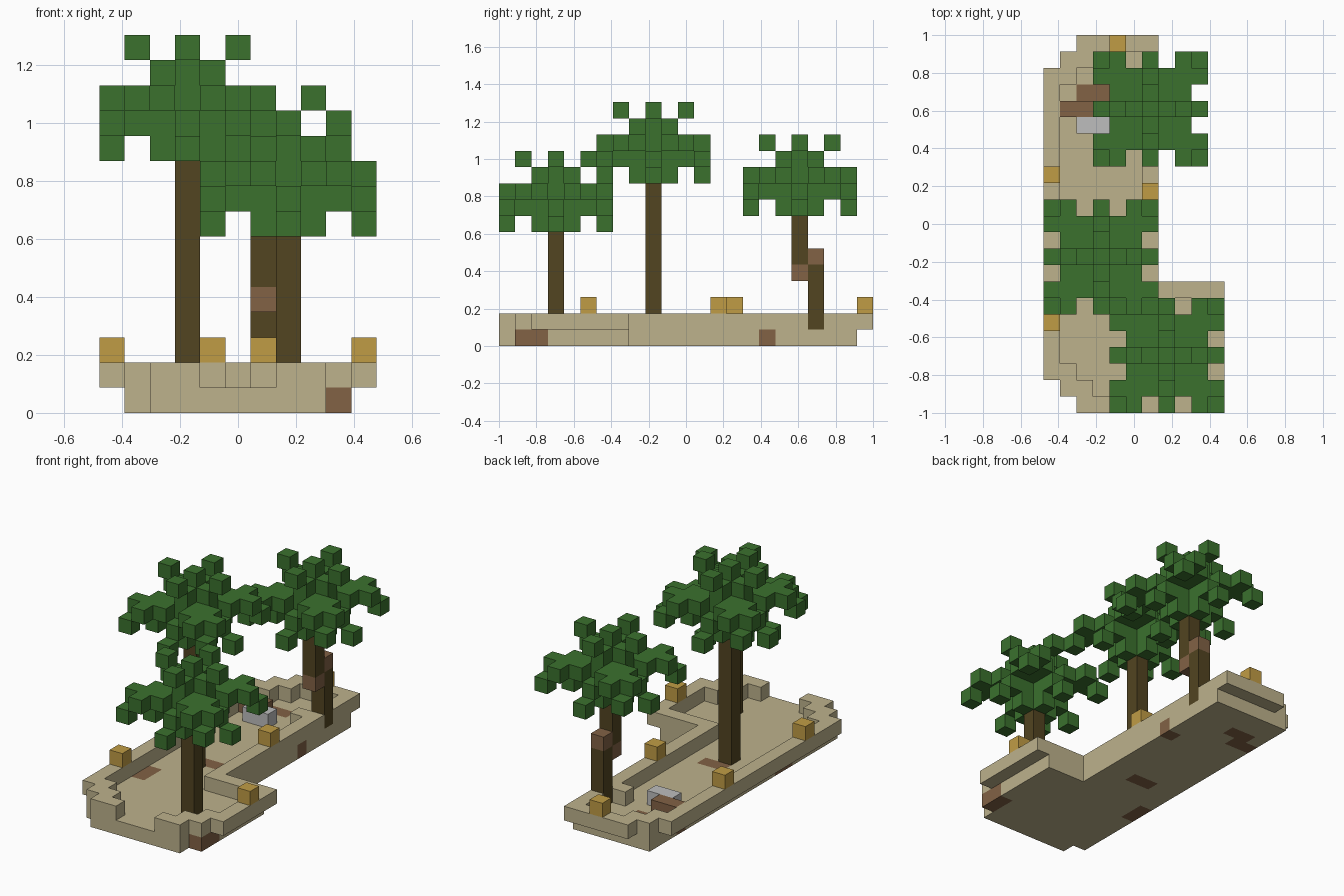
import bpy, bmesh
from mathutils import Vector

if "Cube" in bpy.data.objects:
    bpy.data.objects.remove(bpy.data.objects["Cube"], do_unlink=True)

V = 2 / 23  # block size


def material(name, rgb):
    m = bpy.data.materials.new(name)
    m.use_nodes = True
    m.diffuse_color = (*rgb, 1)
    m.node_tree.nodes["Principled BSDF"].inputs["Base Color"].default_value = (*rgb, 1)
    return m


sand = material("sand", (0.51, 0.445, 0.262))
gold = material("gold", (0.53, 0.335, 0.06))
leaf = material("leaf_green", (0.043, 0.165, 0.027))
bark = material("dark_bark", (0.084, 0.058, 0.015))
clay = material("brown_clay", (0.223, 0.122, 0.06))
stone = material("grey_stone", (0.51, 0.51, 0.51))

parts = {}  # part name -> {cell: material}


def add(name, cells, mat):
    parts.setdefault(name, {}).update({c: mat for c in cells})


# Island outline with stepped corners and a wider front bay
def inside(i, j):
    if not 0 <= j <= 22:
        return False
    low = {0: 2, 1: 1, 21: 1, 22: 2}.get(j, 0)
    high = 6 if j > 7 else {0: 8, 1: 9}.get(j, 10)
    return low <= i <= high


def on_rim(i, j):
    return not all(inside(i + a, j + b) for a in (-1, 0, 1) for b in (-1, 0, 1))


plan = [(i, j) for i in range(11) for j in range(23) if inside(i, j)]
add("island", [(i, j, 0) for i, j in plan if 1 <= i <= 9 and j < 22], sand)
add("island", [(i, j, 1) for i, j in plan
               if on_rim(i, j) and not (j == 0 and 4 <= i <= 6)], sand)
add("island", [(5, 18, 1)], sand)

# Brown patches in the ground
patches = [(1, 18), (2, 18), (2, 19), (3, 19), (3, 10), (4, 10),
           (1, 6), (1, 7), (9, 1), (9, 2), (6, 16)]
add("island", [(i, j, 0) for i, j in patches], clay)

# Loose blocks on the ground
add("clay_block", [(1, 18, 1), (2, 18, 1)], clay)
add("stone_block", [(2, 17, 1), (3, 17, 1)], stone)

# Gold blocks on the rim
for n, (i, j) in enumerate([(0, 5), (10, 5), (0, 14), (6, 13), (4, 22)]):
    add(f"gold_block_{n + 1}", [(i, j, 2)], gold)


# Palm crown: drooping axial fronds, cross-shaped corner fronds, upright tips
def crown(name, ci, cj, ck):
    cells = {(0, 0, 3), (0, 0, 4)}
    for a, b in ((1, 0), (-1, 0), (0, 1), (0, -1)):
        for r, h in ((1, 0), (1, 1), (2, 1), (3, 0), (1, 2), (1, 3), (2, 4)):
            cells.add((a * r, b * r, h))
    for a in (-1, 1):
        for b in (-1, 1):
            for x, y in ((1, 1), (2, 2), (1, 2), (3, 2), (2, 1), (2, 3)):
                cells.add((a * x, b * y, 2))
            cells.add((a * 3, b * 3, 1))
    add(name, [(ci + x, cj + y, ck + z) for x, y, z in cells], leaf)


def trunk(name, i, j, bottom, top):
    add(name, [(i, j, k) for k in range(bottom, top)], bark)


# Middle and front palms
trunk("middle_trunk", 3, 9, 1, 13)
crown("middle_crown", 3, 9, 10)
trunk("front_trunk", 7, 3, 1, 10)
crown("front_crown", 7, 3, 7)

# Back palm with a kinked trunk and bare brown joints
trunk("back_trunk", 6, 19, 1, 5)
trunk("back_trunk", 6, 18, 5, 11)
add("back_trunk", [(6, 18, 4), (6, 19, 5)], clay)
crown("back_crown", 6, 18, 8)

# A later part takes over any cell it shares with the island
for name, cells in parts.items():
    if name != "island":
        for c in cells:
            parts["island"].pop(c, None)

filled = {c for cells in parts.values() for c in cells}


# Turn each part's blocks into a mesh of exposed faces only
def build(name, cells):
    mats = list(dict.fromkeys(cells.values()))
    bm = bmesh.new()
    for c, mat in cells.items():
        centre = Vector(((c[0] - 5) * V, (c[1] - 11) * V, (c[2] + 0.5) * V))
        for axis in range(3):
            for s in (-1, 1):
                nb = list(c)
                nb[axis] += s
                if tuple(nb) in filled:
                    continue
                n, u = Vector((0, 0, 0)), Vector((0, 0, 0))
                n[axis], u[(axis + 1) % 3] = s, 1
                w = n.cross(u)
                quad = [(u * p + w * q + n) * V / 2 + centre
                        for p, q in ((-1, -1), (1, -1), (1, 1), (-1, 1))]
                f = bm.faces.new([bm.verts.new(p) for p in quad])
                f.material_index = mats.index(mat)
    bmesh.ops.remove_doubles(bm, verts=bm.verts, dist=0.001)
    bmesh.ops.dissolve_limit(bm, angle_limit=0.01, verts=bm.verts,
                             edges=bm.edges, delimit={"MATERIAL"})
    mesh = bpy.data.meshes.new(name)
    bm.to_mesh(mesh)
    bm.free()
    for m in mats:
        mesh.materials.append(m)
    bpy.context.collection.objects.link(bpy.data.objects.new(name, mesh))


for part_name, part_cells in parts.items():
    build(part_name, part_cells)
